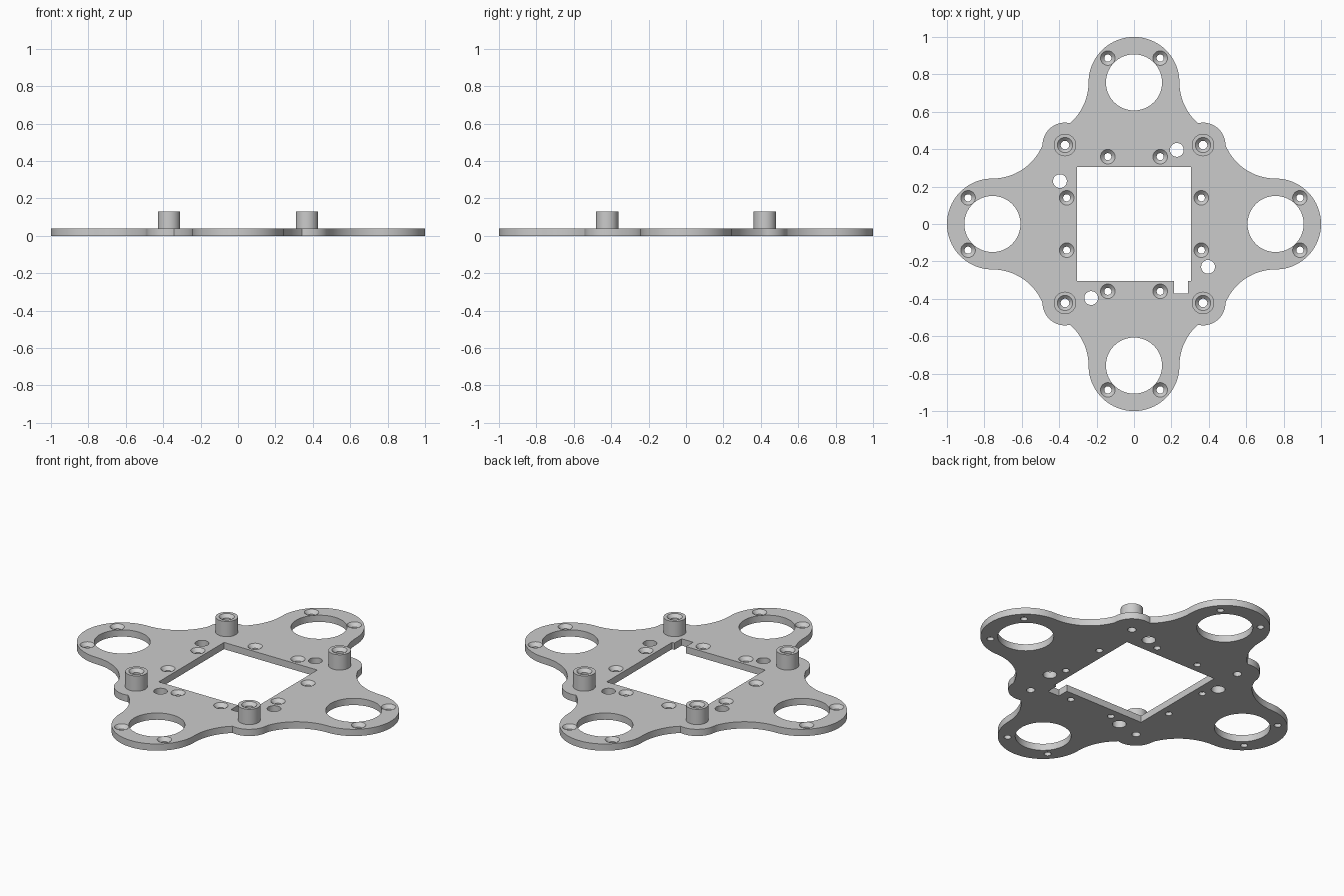
import bpy, bmesh
from math import sin, cos, pi, radians

if "Cube" in bpy.data.objects:
    bpy.data.objects.remove(bpy.data.objects["Cube"])

T, TOP = 0.04, 0.13            # plate thickness, post height
LOBE, LOBE_R = 0.757, 0.243    # motor arm end
POST_X, POST_Y = 0.369, 0.422  # post centres


def arc(cx, cy, r, a0, a1, n):
    return [(cx + r * cos(radians(a0 + (a1 - a0) * i / n)),
             cy + r * sin(radians(a0 + (a1 - a0) * i / n))) for i in range(n + 1)]


def prism(bm, pts, z0, z1):
    lo = [bm.verts.new((x, y, z0)) for x, y in pts]
    hi = [bm.verts.new((x, y, z1)) for x, y in pts]
    bm.faces.new(lo[::-1])
    bm.faces.new(hi)
    n = len(pts)
    for i in range(n):
        j = (i + 1) % n
        bm.faces.new((lo[i], lo[j], hi[j], hi[i]))


def lathe(bm, cx, cy, profile, n=32):
    # closed solid of revolution, profile = (radius, z) from bottom to top
    rings = [[bm.verts.new((cx + r * cos(2 * pi * i / n), cy + r * sin(2 * pi * i / n), z))
              for i in range(n)] for r, z in profile]
    bm.faces.new(rings[0][::-1])
    bm.faces.new(rings[-1])
    for a, b in zip(rings, rings[1:]):
        for i in range(n):
            j = (i + 1) % n
            bm.faces.new((a[i], a[j], b[j], b[i]))


def finish(bm, name):
    me = bpy.data.meshes.new(name)
    bm.to_mesh(me)
    bm.free()
    ob = bpy.data.objects.new(name, me)
    bpy.context.collection.objects.link(ob)
    return ob


# Plate outline: one quadrant (right arm, fillet, corner bump, fillet, top arm), mirrored
F = LOBE_R + 0.29
quad = arc(LOBE, 0, LOBE_R, 0, 90, 24)
quad += arc(LOBE, F, 0.29, 270, 203, 16)[1:]
quad += arc(POST_X, POST_Y, 0.12, 0, 103, 16)[1:]
quad += arc(F, LOBE, 0.29, 228.8, 180, 12)[1:]
quad += arc(0, LOBE, LOBE_R, 0, 90, 24)[1:]
left = [(-x, y) for x, y in quad[-2::-1]]
half = quad + left
outline = half + [(x, -y) for x, y in half[-2:0:-1]]
bm = bmesh.new()
prism(bm, outline, 0, T)
plate = finish(bm, "frame_plate")

corners = [(sx * POST_X, sy * POST_Y) for sx in (-1, 1) for sy in (-1, 1)]

# Standoff posts
bm = bmesh.new()
for x, y in corners:
    lathe(bm, x, y, [(0.06, 0.02), (0.06, TOP)], 48)
posts = finish(bm, "standoff_posts")

# Cutters
bm = bmesh.new()
# central window with cable notch
w = 0.305
prism(bm, [(-w, -w), (0.214, -w), (0.214, -0.372), (0.289, -0.372), (0.289, -w),
           (w, -w), (w, w), (-w, w)], -0.05, 0.1)
for k in range(4):
    c, s = round(cos(k * pi / 2)), round(sin(k * pi / 2))

    def rot(x, y):
        return c * x - s * y, s * x + c * y
    # motor opening, plain hole, countersunk screw holes
    lathe(bm, *rot(LOBE, 0), [(0.15, -0.05), (0.15, 0.1)], 72)
    lathe(bm, *rot(0.396, -0.229), [(0.037, -0.05), (0.037, 0.1)])
    for x in (0.36, 0.887):
        for y in (-0.14, 0.14):
            lathe(bm, *rot(x, y), [(0.019, -0.05), (0.019, T - 0.02),
                                   (0.039, T), (0.039, 0.1)])
# countersunk bores through the posts
for x, y in corners:
    lathe(bm, x, y, [(0.023, -0.05), (0.023, TOP - 0.018), (0.041, TOP), (0.041, 0.2)])
cutter = finish(bm, "hole_cutter")

bpy.context.view_layer.objects.active = plate
plate.select_set(True)
for ob, op in ((posts, 'UNION'), (cutter, 'DIFFERENCE')):
    ob.hide_render = True
    m = plate.modifiers.new(op.lower(), 'BOOLEAN')
    m.object, m.operation, m.solver = ob, op, 'EXACT'
    bpy.ops.object.modifier_apply(modifier=m.name)
    bpy.data.objects.remove(ob)
bpy.ops.object.shade_smooth_by_angle(angle=radians(30))
